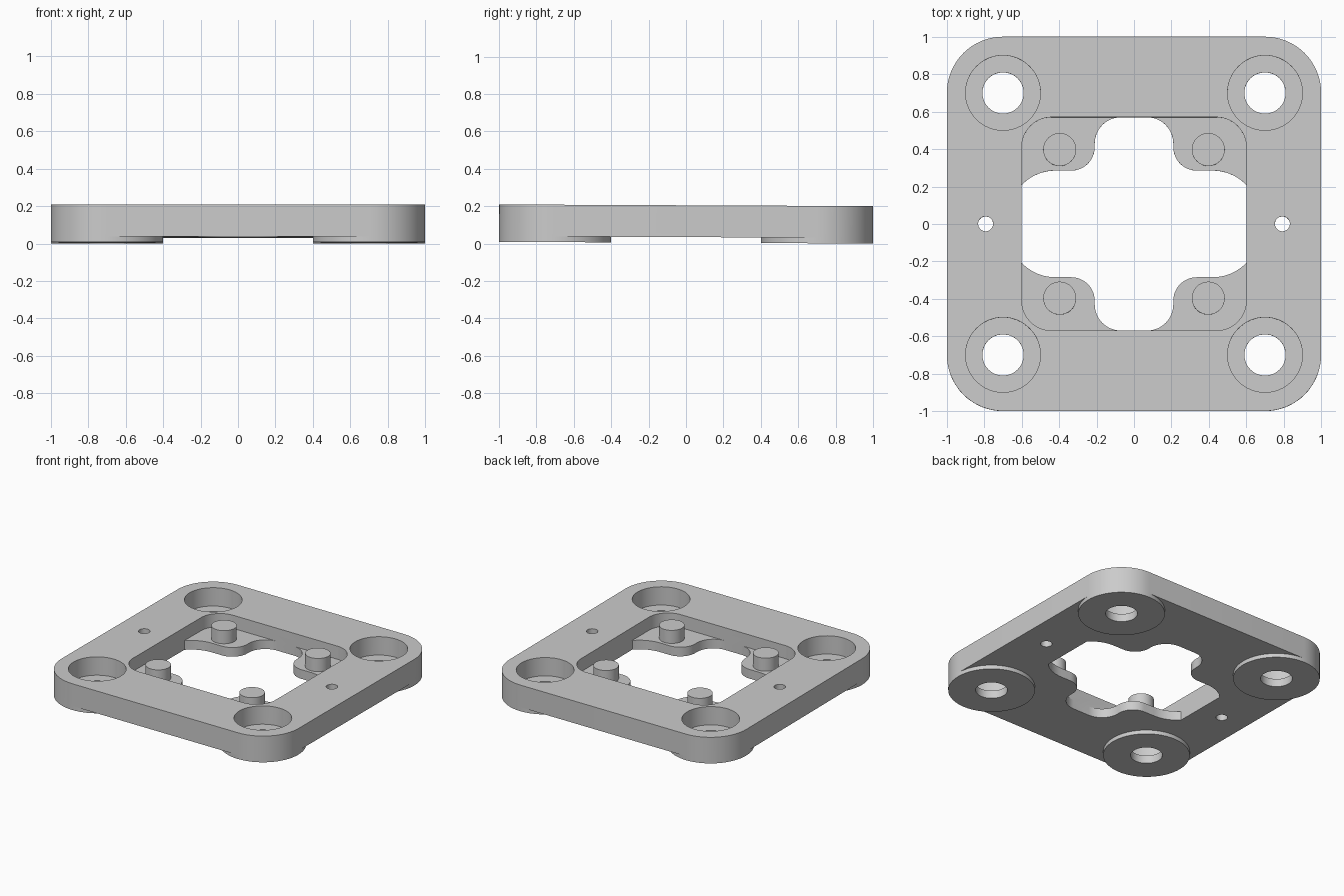
import bpy, bmesh
from math import sin, cos, pi, asin

if "Cube" in bpy.data.objects:
    bpy.data.objects.remove(bpy.data.objects["Cube"])

SIGNS = [(sx, sy) for sx in (-1, 1) for sy in (-1, 1)]


def arc(cx, cy, r, a0, a1, n=16):
    return [(cx + r * cos(a0 + (a1 - a0) * i / n), cy + r * sin(a0 + (a1 - a0) * i / n))
            for i in range(n + 1)]


def circle(cx, cy, r, n=64):
    return arc(cx, cy, r, 0, 2 * pi, n)[:-1]


def rounded_rect(hx, hy, r):
    pts = []
    for k, (sx, sy) in enumerate([(1, 1), (-1, 1), (-1, -1), (1, -1)]):
        pts += arc(sx * (hx - r), sy * (hy - r), r, k * pi / 2, (k + 1) * pi / 2)
    return pts


def prism(name, pts, z0, z1):
    bm = bmesh.new()
    face = bm.faces.new([bm.verts.new((x, y, z0)) for x, y in pts])
    top = bmesh.ops.extrude_face_region(bm, geom=[face])["geom"]
    for v in top:
        if isinstance(v, bmesh.types.BMVert):
            v.co.z = z1
    bmesh.ops.recalc_face_normals(bm, faces=bm.faces)
    mesh = bpy.data.meshes.new(name)
    bm.to_mesh(mesh)
    bm.free()
    ob = bpy.data.objects.new(name, mesh)
    bpy.context.collection.objects.link(ob)
    return ob


def combine(base, tool, operation):
    mod = base.modifiers.new(tool.name, 'BOOLEAN')
    mod.operation, mod.solver, mod.object = operation, 'EXACT', tool
    bpy.context.view_layer.objects.active = base
    bpy.ops.object.modifier_apply(modifier=mod.name)
    bpy.data.objects.remove(tool)


# Rounded plate with round feet below its corners
plate = prism("mounting_plate", rounded_rect(1, 1, 0.3), 0.03, 0.2)
for sx, sy in SIGNS:
    combine(plate, prism("foot", circle(sx * 0.7, sy * 0.7, 0.3), 0, 0.05), 'UNION')

# Counterbored corner holes
for sx, sy in SIGNS:
    combine(plate, prism("counterbore", circle(sx * 0.7, sy * 0.7, 0.2), 0.06, 0.3), 'DIFFERENCE')
    combine(plate, prism("bolt_hole", circle(sx * 0.7, sy * 0.7, 0.11), -0.1, 0.1), 'DIFFERENCE')

# Small side holes
for sx in (-1, 1):
    combine(plate, prism("side_hole", circle(sx * 0.793, 0, 0.04, 32), -0.1, 0.3), 'DIFFERENCE')

# Central pocket, then the cross-shaped opening that leaves four tabs
combine(plate, prism("pocket", rounded_rect(0.6, 0.57, 0.16), 0.1, 0.3), 'DIFFERENCE')
end = pi / 2 - asin(0.18 / 0.25)
quarter = (arc(0.42, 0.035, 0.25, end, pi / 2, 10)
           + arc(0.335, 0.41, 0.125, -pi / 2, -pi, 12)
           + arc(0.07, 0.43, 0.14, 0, pi / 2, 12))
half = quarter + [(-x, y) for x, y in reversed(quarter)]
opening = half + [(x, -y) for x, y in reversed(half)]
combine(plate, prism("opening", opening, -0.1, 0.15), 'DIFFERENCE')

# Locating pins on the tabs
for sx, sy in SIGNS:
    combine(plate, prism("pin", circle(sx * 0.397, sy * 0.397, 0.088, 48), 0.08, 0.2), 'UNION')

# Smooth curved walls, slight tilt as drawn
plate.select_set(True)
bpy.context.view_layer.objects.active = plate
bpy.ops.object.shade_smooth_by_angle(angle=pi / 6)
plate.rotation_euler.x = -0.0045
plate.location.z = 0.0045
